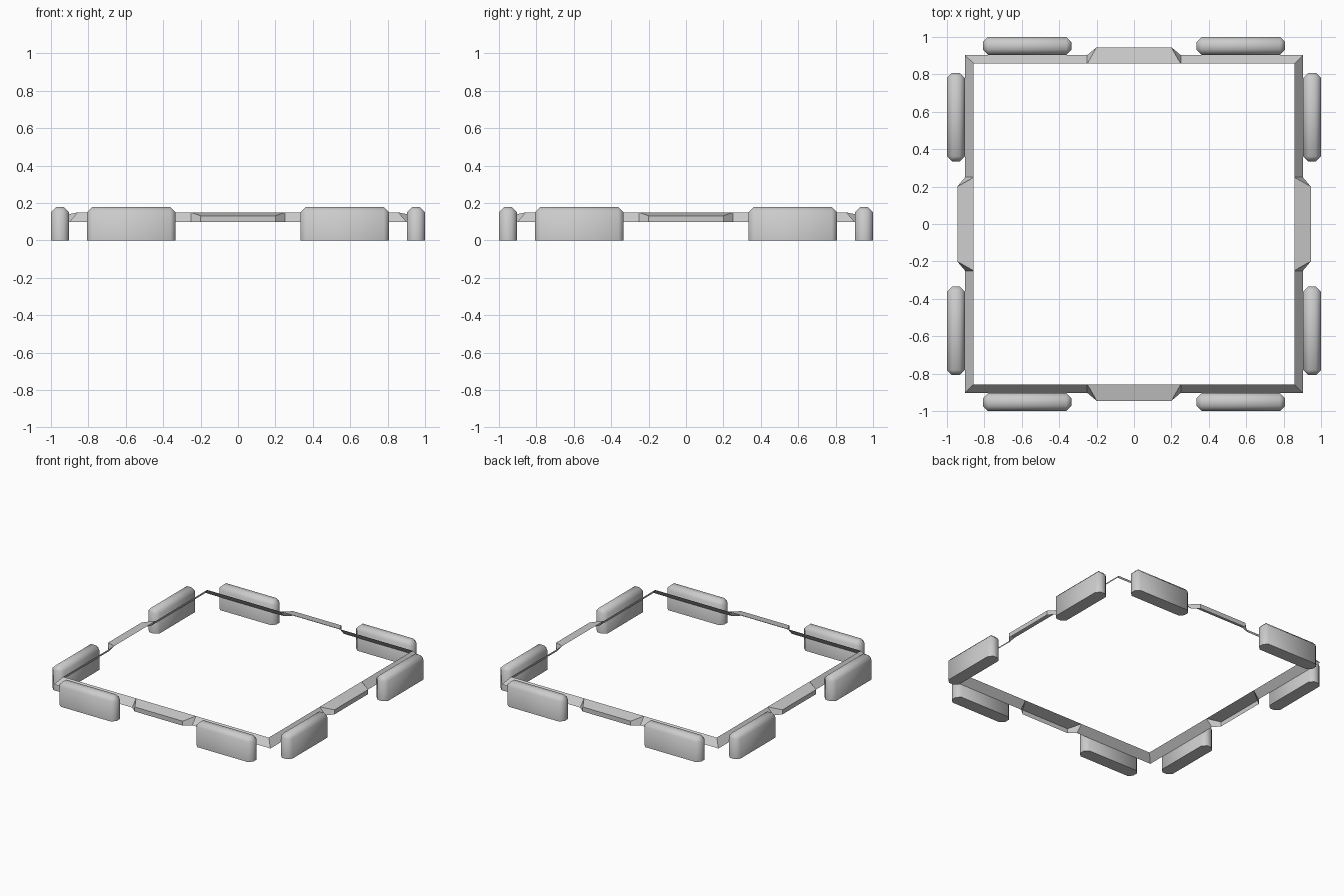
import bpy, bmesh
from math import radians
from mathutils import Matrix

if "Cube" in bpy.data.objects:
    bpy.data.objects.remove(bpy.data.objects["Cube"])


def finish(bm, name, smooth=True):
    bmesh.ops.recalc_face_normals(bm, faces=bm.faces)
    me = bpy.data.meshes.new(name)
    bm.to_mesh(me)
    bm.free()
    ob = bpy.data.objects.new(name, me)
    bpy.context.collection.objects.link(ob)
    if smooth:
        bpy.ops.object.select_all(action='DESELECT')
        ob.select_set(True)
        bpy.context.view_layer.objects.active = ob
        bpy.ops.object.shade_smooth_by_angle(angle=radians(50))
    return ob


def corner_block(name, cx, turn):
    # upright pad with chamfered top and vertical edges, flat base
    L, W, H = 0.475, 0.096, 0.178
    bm = bmesh.new()
    bmesh.ops.create_cube(bm, size=1)
    bmesh.ops.scale(bm, vec=(L, W, H), verts=bm.verts)
    bmesh.ops.translate(bm, vec=(cx, -1 + W / 2, H / 2), verts=bm.verts)
    edges = [e for e in bm.edges if max(v.co.z for v in e.verts) > H / 2]
    bmesh.ops.bevel(bm, geom=edges, offset=0.028, segments=1,
                    profile=0.5, affect='EDGES')
    bmesh.ops.transform(bm, matrix=turn, verts=bm.verts)
    finish(bm, name)


def frame_side(bm, turn):
    # stations along one side: inner lip, fold, outer rim
    inner, outer, out2, top, fold, low = 0.857, 0.903, 0.945, 0.15, 0.132, 0.098
    half = [
        ((0.20, inner, top), (0.20, out2, fold), (0.20, out2, low)),
        ((0.25, inner, top), (0.25, inner, top), (0.25, outer, low)),
        ((inner, inner, top), (inner, inner, top), (outer, outer, low)),
    ]
    stations = [[(-x, y, z) for x, y, z in s] for s in reversed(half)] + half
    rows = [[bm.verts.new(turn @ Matrix.Translation((x, -y, z)).translation)
             for x, y, z in s] for s in stations]
    for a, b in zip(rows, rows[1:]):
        for i in range(2):
            bm.faces.new((a[i], a[i + 1], b[i + 1], b[i]))


turns = [Matrix.Rotation(radians(90 * k), 4, 'Z') for k in range(4)]
sides = ("front", "right", "back", "left")

# pads, two per side
for side, turn in zip(sides, turns):
    for tag, s in (("a", -1), ("b", 1)):
        corner_block(f"{side}_pad_{tag}", s * 0.571, turn)

# thin sloped frame sheet with a bulge in the middle of each side
bm = bmesh.new()
for turn in turns:
    frame_side(bm, turn)
bmesh.ops.remove_doubles(bm, verts=bm.verts, dist=0.0005)
finish(bm, "sloped_frame", smooth=False)
